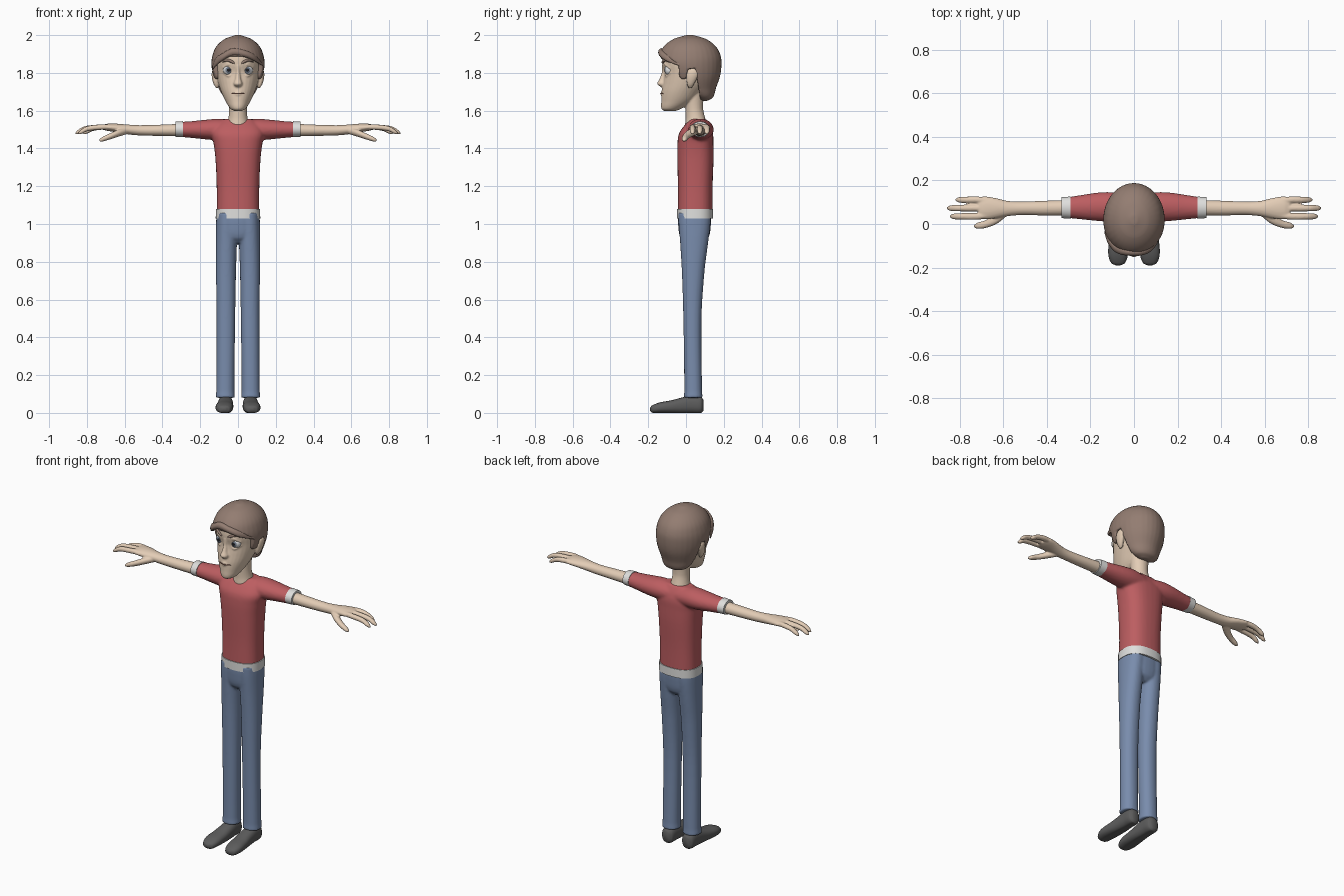
import bpy, bmesh, math
from mathutils import Matrix, Vector


def material(name, r, g, b):
    m = bpy.data.materials.new(name)
    m.diffuse_color = [*[(c / 255) ** 2.2 for c in (r, g, b)], 1]
    return m


SKIN = material("skin", 226, 203, 180)
HAIR = material("hair brown", 146, 124, 113)
RED = material("shirt red", 187, 94, 97)
TRIM = material("trim white", 222, 222, 220)
BLUE = material("trouser blue", 120, 139, 171)
SHOE = material("shoe grey", 93, 93, 93)
WHITE = material("eye white", 225, 225, 225)
IRIS = material("iris grey blue", 115, 125, 140)
PUPIL = material("pupil dark", 35, 35, 38)
LIP = material("mouth line", 135, 100, 88)


def smooth_rings(rings, steps):
    """Hermite interpolation of (t, c1, c2, r1, r2) rings along t."""
    n, out = len(rings), []

    def slope(i, k):
        a, b = rings[max(i - 1, 0)], rings[min(i + 1, n - 1)]
        return (b[k] - a[k]) / (b[0] - a[0])

    for i in range(n - 1):
        p, q = rings[i], rings[i + 1]
        h = q[0] - p[0]
        for s in range(steps):
            u = s / steps
            ring = [p[0] + h * u]
            for k in range(1, 5):
                ring.append((2*u**3 - 3*u*u + 1) * p[k] + (u**3 - 2*u*u + u) * h * slope(i, k)
                            + (3*u*u - 2*u**3) * q[k] + (u**3 - u*u) * h * slope(i + 1, k))
            out.append(ring)
    return out + [list(rings[-1])]


def loft(bm, axis, rings, p=2.0, mirror=1, sides=32, steps=5):
    """Closed superellipse loft along an axis; mirror=-1 flips x."""
    loops = []
    for t, a, b, ra, rb in smooth_rings(rings, steps):
        loop = []
        for j in range(sides):
            c, s = math.cos(j * math.tau / sides), math.sin(j * math.tau / sides)
            u = a + max(ra, .001) * math.copysign(abs(c) ** (2 / p), c)
            v = b + max(rb, .001) * math.copysign(abs(s) ** (2 / p), s)
            x, y, z = {"X": (t, u, v), "Y": (u, t, v), "Z": (u, v, t)}[axis]
            loop.append(bm.verts.new((x * mirror, y, max(z, 0))))
        loops.append(loop)
    for l0, l1 in zip(loops, loops[1:]):
        for j in range(sides):
            k = (j + 1) % sides
            bm.faces.new((l0[j], l0[k], l1[k], l1[j]))
    bm.faces.new(loops[0])
    bm.faces.new(loops[-1])


def part(name, mat, lofts, voxel=0, relax=2, cutter=None):
    """Object from lofts, optionally cut and fused into one smooth skin."""
    bm = bmesh.new()
    for args in lofts:
        loft(bm, *args)
    bmesh.ops.recalc_face_normals(bm, faces=bm.faces)
    me = bpy.data.meshes.new(name)
    bm.to_mesh(me)
    bm.free()
    ob = bpy.data.objects.new(name, me)
    bpy.context.collection.objects.link(ob)
    if cutter:
        mod = ob.modifiers.new("cut", "BOOLEAN")
        mod.object, mod.operation, mod.solver = cutter, "DIFFERENCE", "EXACT"
    if voxel:
        mod = ob.modifiers.new("fuse", "REMESH")
        mod.mode, mod.voxel_size = "VOXEL", voxel
        mod = ob.modifiers.new("relax", "SMOOTH")
        mod.factor, mod.iterations = .5, relax
    if ob.modifiers:
        dg = bpy.context.evaluated_depsgraph_get()
        me = bpy.data.meshes.new_from_object(ob.evaluated_get(dg))
        ob.modifiers.clear()
        ob.data = me
    me.materials.clear()
    me.materials.append(mat)
    me.shade_smooth()
    if not voxel:
        me.set_sharp_from_angle(angle=math.radians(50))
    return ob


BOTH = (("left", 1), ("right", -1))

# Head with neck, nose, lips, ears and eyelids
skull = [(1.598, 0, -.085, .02, .03), (1.61, 0, -.078, .04, .052), (1.65, 0, -.045, .066, .086),
         (1.70, 0, -.02, .089, .109), (1.75, 0, .005, .106, .127), (1.80, 0, .015, .116, .131),
         (1.85, 0, .02, .12, .146), (1.90, 0, .02, .115, .14), (1.95, 0, .02, .09, .11), (1.98, 0, .02, .04, .05)]
neck = [(1.48, 0, .06, .07, .06), (1.52, 0, .055, .062, .06), (1.56, 0, .05, .051, .052),
        (1.61, 0, .044, .047, .047), (1.70, 0, .045, .055, .05)]
nose = [(1.722, 0, -.12, .01, .008), (1.74, 0, -.126, .023, .026), (1.765, 0, -.122, .016, .02),
        (1.80, 0, -.116, .011, .013), (1.84, 0, -.118, .009, .01)]
lips = [(-.034, -.115, 1.69, .004, .005), (0, -.126, 1.69, .009, .015), (.034, -.115, 1.69, .004, .005)]
ear = [(1.718, .11, .022, .004, .008), (1.74, .117, .024, .012, .019), (1.78, .123, .032, .016, .03),
       (1.81, .123, .036, .014, .028), (1.826, .12, .036, .006, .012)]
upper_lid = [(.02, -.104, 1.825, .006, .005), (.05, -.108, 1.846, .009, .007), (.08, -.084, 1.826, .007, .005)]
lower_lid = [(.022, -.106, 1.803, .005, .004), (.05, -.103, 1.784, .007, .005), (.08, -.08, 1.803, .006, .004)]
pieces = [("Z", skull), ("Z", neck), ("Z", nose), ("X", lips)]
for _, s in BOTH:
    pieces += [("Z", ear, 2, s), ("X", upper_lid, 2, s), ("X", lower_lid, 2, s)]
part("head", SKIN, pieces, .005)
part("mouth", LIP, [("X", [(-.036, -.118, 1.69, .003, .002), (-.018, -.129, 1.69, .003, .003),
                           (0, -.134, 1.69, .003, .003), (.018, -.129, 1.69, .003, .003),
                           (.036, -.118, 1.69, .003, .002)])])

# Eyes (coloured by angle from the front) and eyebrows
for side, s in BOTH:
    bm = bmesh.new()
    bmesh.ops.create_uvsphere(bm, u_segments=24, v_segments=20, radius=.03)
    bmesh.ops.rotate(bm, verts=bm.verts, matrix=Matrix.Rotation(math.pi / 2, 3, "X"))
    for f in bm.faces:
        ang = math.degrees(f.calc_center_median().angle(Vector((0, -1, 0))))
        f.material_index = 2 if ang < 18 else 1 if ang < 36 else 0
    bmesh.ops.translate(bm, verts=bm.verts, vec=(.049 * s, -.084, 1.815))
    me = bpy.data.meshes.new(side + "_eye")
    bm.to_mesh(me)
    bm.free()
    for m in (WHITE, IRIS, PUPIL):
        me.materials.append(m)
    me.shade_smooth()
    bpy.context.collection.objects.link(bpy.data.objects.new(side + "_eye", me))
    part(side + "_eyebrow", HAIR, [("X", [(.018, -.123, 1.852, .004, .004), (.03, -.121, 1.858, .008, .008),
                                          (.055, -.111, 1.867, .008, .007), (.082, -.086, 1.858, .006, .003)], 2, s)])

# Hair: full cap, cut along the hairline by a side-profile prism
hairline = [(-.3, 1.895), (-.1, 1.885), (-.04, 1.845), (-.035, 1.78), (-.02, 1.765), (0, 1.77),
            (.01, 1.82), (.05, 1.825), (.06, 1.76), (.075, 1.66), (.075, 1.5), (-.3, 1.5)]
bm = bmesh.new()
face = bm.faces.new([bm.verts.new((-.3, y, z)) for y, z in hairline])
ext = bmesh.ops.extrude_face_region(bm, geom=[face])
bmesh.ops.translate(bm, vec=(.6, 0, 0), verts=[v for v in ext["geom"] if isinstance(v, bmesh.types.BMVert)])
bmesh.ops.recalc_face_normals(bm, faces=bm.faces)
me = bpy.data.meshes.new("hair_cutter")
bm.to_mesh(me)
bm.free()
cutter = bpy.data.objects.new("hair_cutter", me)
cutter.hide_render = True
bpy.context.collection.objects.link(cutter)
cap = [(1.652, 0, .1, .03, .015), (1.67, 0, .093, .07, .05), (1.72, 0, .05, .106, .109),
       (1.78, 0, .03, .131, .15), (1.84, 0, .02, .141, .168), (1.89, 0, .02, .136, .164),
       (1.94, 0, .02, .115, .138), (1.98, 0, .02, .07, .085), (2.0, 0, .02, .015, .02)]
part("hair", HAIR, [("Z", cap)], .006, 2, cutter)
bpy.data.objects.remove(cutter)
part("fringe", HAIR, [("X", [(-.136, -.035, 1.825, .006, .01), (-.12, -.07, 1.855, .018, .022),
                             (-.085, -.108, 1.882, .022, .02), (-.03, -.127, 1.91, .018, .02),
                             (.04, -.125, 1.9, .018, .018), (.09, -.096, 1.878, .018, .017),
                             (.132, -.035, 1.845, .006, .008)])])

# Shirt: torso fused with sleeves, white hem and cuffs
torso = [(1.05, 0, .048, .113, .092), (1.2, 0, .049, .113, .092), (1.35, 0, .05, .12, .096),
         (1.43, 0, .05, .13, .095), (1.48, 0, .053, .14, .09), (1.52, 0, .06, .122, .07), (1.555, 0, .066, .08, .042)]
sleeve = [(0, .075, 1.495, .06, .05), (.1, .078, 1.5, .068, .057), (.16, .079, 1.5, .066, .053),
          (.25, .077, 1.5, .055, .044), (.32, .075, 1.501, .046, .039)]
part("shirt", RED, [("Z", torso, 2.5)] + [("X", sleeve, 2, s) for _, s in BOTH], .007, 6)
part("shirt_hem", TRIM, [("Z", [(1.03, 0, .048, .118, .096), (1.08, 0, .048, .117, .096)], 2.5)])
for side, s in BOTH:
    part(side + "_cuff", TRIM, [("X", [(.292, .075, 1.502, .051, .042), (.332, .075, 1.502, .048, .04)], 2, s)])

# Arms with palm, three fingers and thumb
arm = [(.28, .075, 1.498, .036, .034), (.4, .073, 1.496, .034, .03), (.52, .072, 1.496, .031, .027),
       (.58, .071, 1.5, .035, .026), (.64, .073, 1.508, .047, .023), (.69, .074, 1.512, .053, .019),
       (.715, .074, 1.512, .045, .013)]
hand = [("X", arm)]
for y, tip in ((.111, .82), (.073, .86), (.035, .846)):
    hand.append(("X", [(.66, y * .8 + .015, 1.512, .015, .014), (.72, y, 1.513, .0155, .014),
                       (tip - .05, y, 1.505, .0145, .0135), (tip - .015, y, 1.488, .0125, .012),
                       (tip, y, 1.48, .004, .005)]))
hand.append(("X", [(.58, .06, 1.495, .02, .017), (.63, .025, 1.482, .024, .019), (.68, .0, 1.463, .018, .016),
                   (.72, -.008, 1.448, .014, .012), (.735, -.01, 1.442, .005, .005)]))
for side, s in BOTH:
    part(side + "_arm", SKIN, [(a, r, 2, s) for a, r in hand], .0045)

# Trousers: pelvis fused with both legs
leg = [(.08, .067, .038, .051, .05), (.12, .067, .038, .048, .047), (.5, .064, .034, .049, .048),
       (.75, .0635, .038, .053, .06), (.9, .061, .043, .056, .074), (1.0, .058, .045, .058, .084),
       (1.06, .058, .045, .055, .086)]
pelvis = [(.9, 0, .045, .04, .05), (.93, 0, .045, .1, .076), (1.0, 0, .045, .115, .087), (1.06, 0, .045, .114, .088)]
part("trousers", BLUE, [("Z", pelvis, 2.3)] + [("Z", leg, 2.2, s) for _, s in BOTH], .007, 3)

# Shoes
shoe = [(-.19, .073, .02, .01, .008), (-.18, .073, .02, .031, .019), (-.14, .073, .027, .045, .028),
        (-.08, .07, .032, .045, .034), (-.03, .067, .038, .042, .041), (.03, .066, .045, .039, .047),
        (.08, .066, .042, .035, .043), (.092, .066, .04, .02, .03)]
for side, s in BOTH:
    part(side + "_shoe", SHOE, [("Y", shoe, 2.4, s)])
